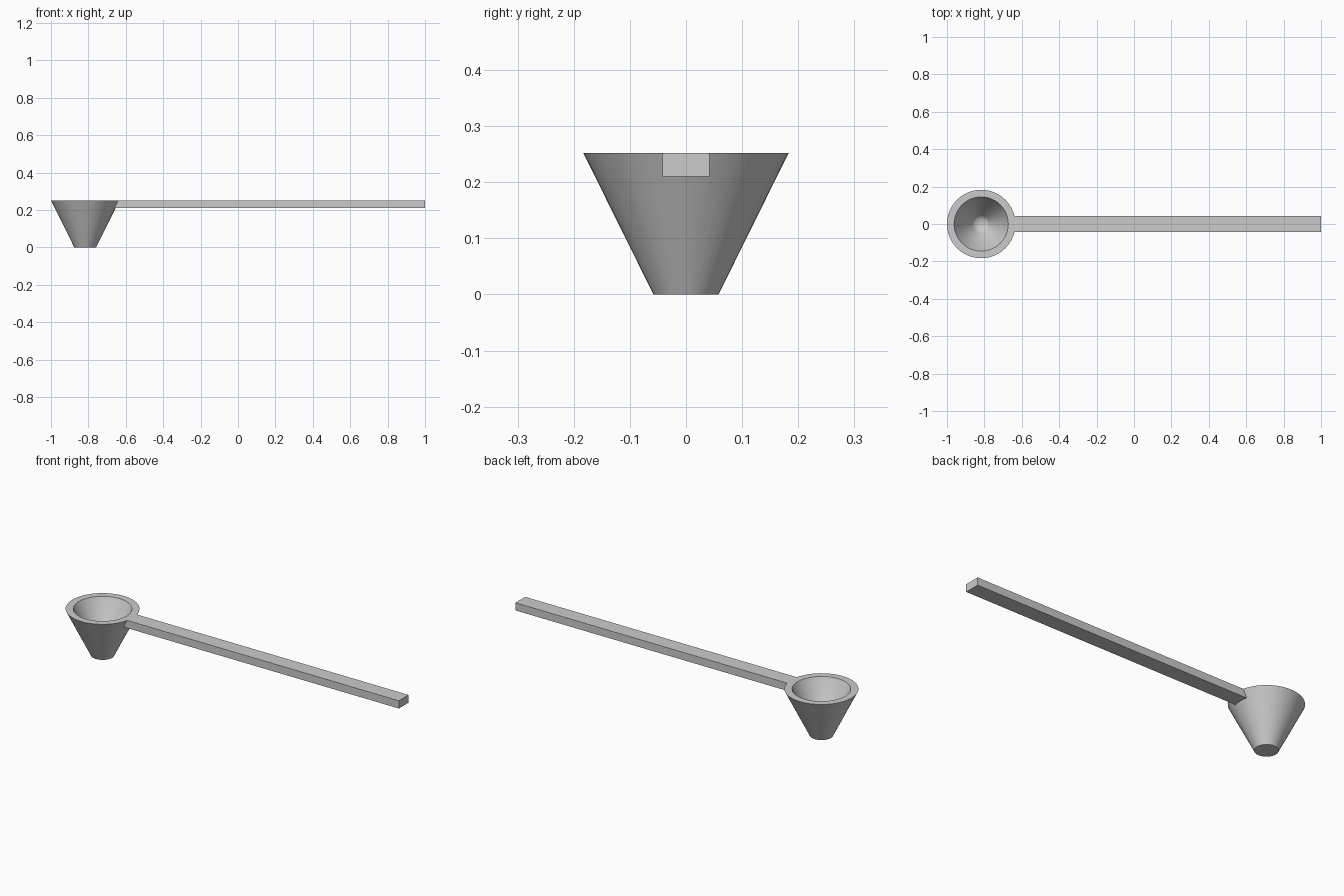
import bpy, bmesh, math
from mathutils import Matrix, Vector

cube = bpy.data.objects.get("Cube")
if cube:
    bpy.data.objects.remove(cube, do_unlink=True)

CUP_X, RIM_Z, SIDES = -0.817, 0.252, 48

grey = bpy.data.materials.new("light_grey")
grey.use_nodes = True
grey.diffuse_color = (0.6, 0.6, 0.6, 1)
grey.node_tree.nodes["Principled BSDF"].inputs["Base Color"].default_value = (0.6, 0.6, 0.6, 1)


def make_object(name, bm):
    bmesh.ops.remove_doubles(bm, verts=bm.verts, dist=1e-5)
    bmesh.ops.recalc_face_normals(bm, faces=bm.faces)
    mesh = bpy.data.meshes.new(name)
    bm.to_mesh(mesh)
    bm.free()
    mesh.materials.append(grey)
    obj = bpy.data.objects.new(name, mesh)
    bpy.context.collection.objects.link(obj)
    return obj


# Cup: lathed tapered wall with a flat base and a shallow rounded floor
profile = [(0, 0), (0.058, 0), (0.183, RIM_Z), (0.145, RIM_Z),
           (0.046, 0.052), (0.036, 0.043), (0.02, 0.036), (0, 0.034)]
bm = bmesh.new()
verts = [bm.verts.new((CUP_X + r, 0, z)) for r, z in profile]
edges = [bm.edges.new(pair) for pair in zip(verts, verts[1:])]
bmesh.ops.spin(bm, geom=verts + edges, cent=(CUP_X, 0, 0), axis=(0, 0, 1),
               angle=math.tau, steps=SIDES)
scoop = make_object("scoop_cup_with_handle", bm)

# Handle: long flat bar flush with the rim, starting inside the cup wall
start, end, width, thick = CUP_X + 0.15, 1.0, 0.084, 0.042
bm = bmesh.new()
bmesh.ops.create_cube(bm, size=1)
bmesh.ops.transform(bm, verts=bm.verts, matrix=(
    Matrix.Translation(((start + end) / 2, 0, RIM_Z - thick / 2))
    @ Matrix.Diagonal(Vector((end - start, width, thick, 1)))))
handle = make_object("handle", bm)

# Merge the handle into the cup so the rim runs on without a seam
union = scoop.modifiers.new("join_handle", "BOOLEAN")
union.operation, union.solver, union.object = "UNION", "EXACT", handle
bpy.ops.object.select_all(action="DESELECT")
scoop.select_set(True)
bpy.context.view_layer.objects.active = scoop
bpy.ops.object.modifier_apply(modifier=union.name)
bpy.data.objects.remove(handle, do_unlink=True)
bpy.ops.object.shade_smooth_by_angle(angle=math.radians(30))
